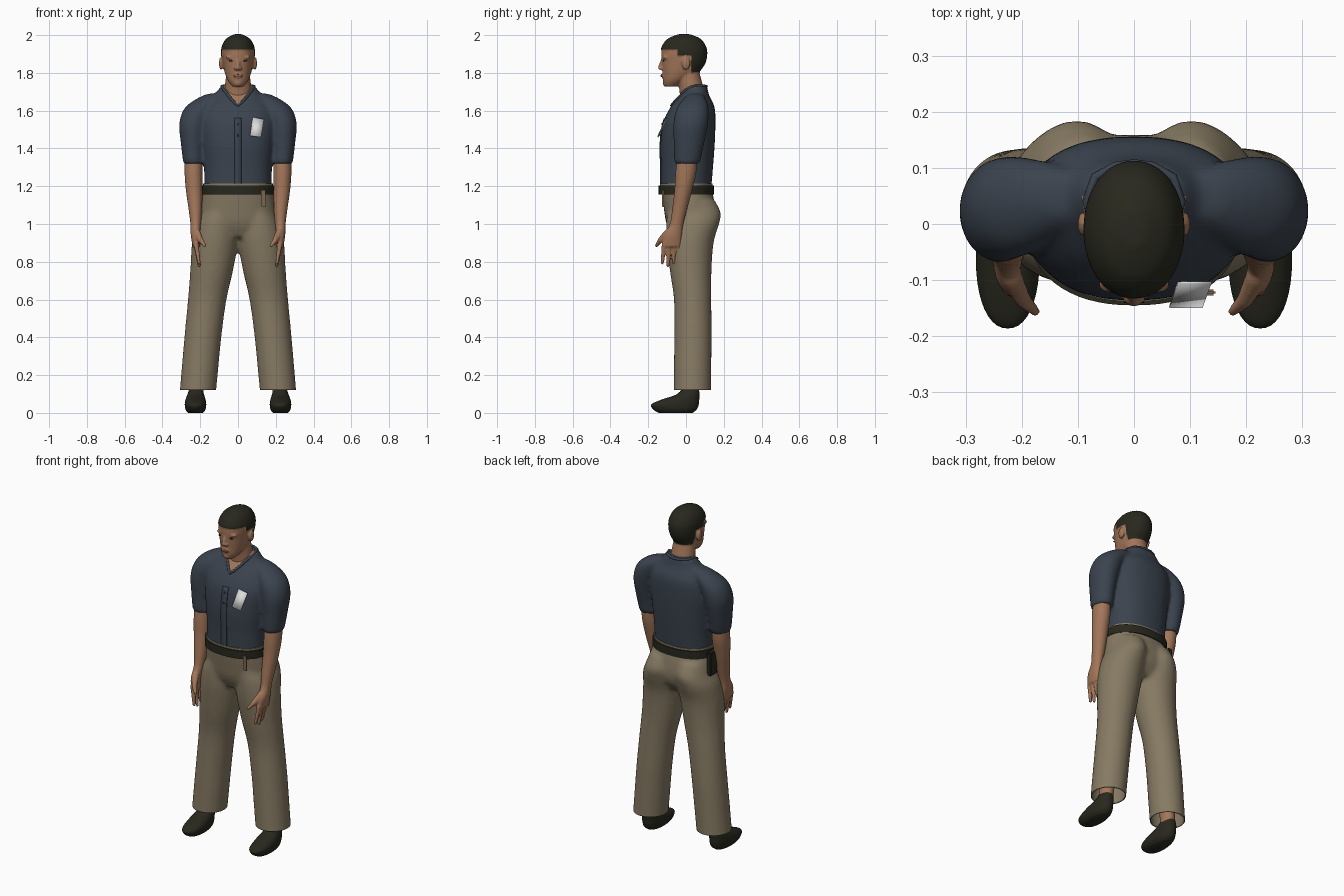
import bpy, bmesh, math
from mathutils import Vector, Matrix
from mathutils.bvhtree import BVHTree

cube = bpy.data.objects.get("Cube")
if cube:
    bpy.data.objects.remove(cube, do_unlink=True)


def material(name, rgb):
    mat = bpy.data.materials.new(name)
    mat.use_nodes = True
    mat.diffuse_color = (*rgb, 1)
    shader = next(n for n in mat.node_tree.nodes if n.type == "BSDF_PRINCIPLED")
    shader.inputs["Base Color"].default_value = (*rgb, 1)
    return mat


SKIN = material("warm brown skin", (.36, .18, .1))
LIPS = material("lip brown", (.24, .1, .065))
SHIRT = material("slate blue cloth", (.043, .056, .076))
KHAKI = material("khaki cloth", (.24, .195, .125))
DARK = material("dark leather and hair", (.021, .021, .013))
WHITE = material("badge white", (.72, .72, .72))
TAN = material("tag tan", (.2, .13, .08))


def ring_point(section, angle, power):
    z, x, y, rx, ry = section
    c, s = math.cos(angle), math.sin(angle)
    return (x + rx * math.copysign(abs(c) ** (2 / power), c),
            y + ry * math.copysign(abs(s) ** (2 / power), s), z)


def spline(a, b, c, d, t):
    return [q + t * (r - p + t * (2 * p - 5 * q + 4 * r - s + t * (3 * (q - r) + s - p))/1) / 2
            for p, q, r, s in zip(a, b, c, d)]


def tube(bm, sections, power=2, sides=40, steps=5):
    """Closed loft through sections of (z, centre x, centre y, radius x, radius y)."""
    ext = [sections[0], *sections, sections[-1]]
    rows = [spline(*ext[i:i + 4], k / steps)
            for i in range(len(sections) - 1) for k in range(steps)] + [sections[-1]]
    rings = [[bm.verts.new(ring_point(row, math.tau * k / sides, power))
              for k in range(sides)] for row in rows]
    faces = [bm.faces.new((lo[k - 1], lo[k], hi[k], hi[k - 1]))
             for lo, hi in zip(rings, rings[1:]) for k in range(sides)]
    faces += [bm.faces.new(rings[0]), bm.faces.new(rings[-1])]
    bmesh.ops.recalc_face_normals(bm, faces=faces)


def ball(bm, centre, size):
    mat = Matrix.Translation(centre) @ Matrix.Diagonal((*size, 1))
    bmesh.ops.create_uvsphere(bm, u_segments=20, v_segments=12, radius=1, matrix=mat)


def finger(bm, start, end, r1, r2):
    a, b = Vector(start), Vector(end)
    turn = (b - a).to_track_quat("Z", "Y").to_matrix().to_4x4()
    bmesh.ops.create_cone(bm, cap_ends=True, segments=16, radius1=r1, radius2=r2,
                          depth=(b - a).length, matrix=Matrix.Translation((a + b) / 2) @ turn)
    for centre, r in ((a, r1), (b, r2)):
        ball(bm, centre, (r, r, r))


def mirror(bm):
    copy = bmesh.ops.duplicate(bm, geom=bm.verts[:] + bm.edges[:] + bm.faces[:])["geom"]
    bmesh.ops.scale(bm, vec=(-1, 1, 1), verts=[g for g in copy if isinstance(g, bmesh.types.BMVert)])
    bmesh.ops.reverse_faces(bm, faces=[g for g in copy if isinstance(g, bmesh.types.BMFace)])


def finish(name, bm, *mats):
    mesh = bpy.data.meshes.new(name)
    bm.to_mesh(mesh)
    bm.free()
    obj = bpy.data.objects.new(name, mesh)
    bpy.context.collection.objects.link(obj)
    for mat in mats:
        mesh.materials.append(mat)
    mesh.shade_smooth()
    return obj


def sharpen(obj, degrees=40):
    obj.data.set_sharp_from_angle(angle=math.radians(degrees))
    return obj


def fused(bm, voxel, smooth):
    """Blend overlapping solids into one skin and return it as a new bmesh."""
    obj = finish("blend", bm)
    mod = obj.modifiers.new("Blend", "REMESH")
    mod.mode, mod.voxel_size = "VOXEL", voxel
    mod = obj.modifiers.new("Soften", "SMOOTH")
    mod.factor, mod.iterations = .5, smooth
    graph = bpy.context.evaluated_depsgraph_get()
    mesh = bpy.data.meshes.new_from_object(obj.evaluated_get(graph))
    out = bmesh.new()
    out.from_mesh(mesh)
    bpy.data.objects.remove(obj, do_unlink=True)
    bpy.data.meshes.remove(mesh)
    return out


def cut(bm, point, normal, clear=False):
    bmesh.ops.bisect_plane(bm, geom=bm.verts[:] + bm.edges[:] + bm.faces[:], plane_co=point,
                           plane_no=normal, clear_inner=clear)


def box(name, centre, size, mat, bevel):
    bm = bmesh.new()
    bmesh.ops.create_cube(bm, size=1, matrix=Matrix.Translation(centre) @ Matrix.Diagonal((*size, 1)))
    bmesh.ops.bevel(bm, geom=bm.edges[:], offset=bevel, segments=2, affect="EDGES")
    return sharpen(finish(name, bm, mat))


# Shirt: sleeves blended into the torso, with an open V at the neck
bm = bmesh.new()
tube(bm, [(1.32, .235, .005, .055, .068), (1.42, .24, .015, .062, .08), (1.53, .235, .025, .076, .092),
          (1.61, .205, .035, .08, .085), (1.66, .155, .045, .07, .062), (1.69, .12, .05, .04, .035)])
mirror(bm)
tube(bm, [(1.18, 0, 0, .178, .133), (1.3, 0, .005, .18, .138), (1.42, 0, .008, .19, .144),
          (1.54, 0, .018, .2, .138), (1.62, 0, .035, .18, .116), (1.68, 0, .045, .13, .078),
          (1.735, 0, .055, .085, .055)], power=2.3)
bm = fused(bm, .011, 6)
for side in (-1, 1):
    cut(bm, (0, 0, 1.63), (side, 0, 1))
for f in bm.faces:
    c = f.calc_center_median()
    f.material_index = int(c.z > 1.63 + abs(c.x) and c.y < .05)
surface = BVHTree.FromBMesh(bm)
finish("shirt", bm, SHIRT, SKIN)

# Collar edge that follows the neckline
half = [(0, -.08, 1.63), (.02, -.07, 1.65), (.045, -.04, 1.675), (.07, 0, 1.705),
        (.085, .04, 1.73), (.07, .085, 1.735), (.035, .108, 1.735)]
loop = half + [(0, .112, 1.735)] + [(-x, y, z) for x, y, z in half[:0:-1]]
curve = bpy.data.curves.new("collar", "CURVE")
curve.dimensions, curve.bevel_depth = "3D", .008
line = curve.splines.new("POLY")
line.points.add(len(loop) - 1)
line.use_cyclic_u = True
for p, co in zip(line.points, loop):
    p.co = (*surface.find_nearest(Vector(co))[0], 1)
curve.materials.append(SHIRT)
bpy.context.collection.objects.link(bpy.data.objects.new("collar", curve))


def front_of_shirt(x, z):
    return surface.ray_cast(Vector((x, -1, z)), Vector((0, 1, 0)))[0]


# Button placket laid over the shirt front
bm = bmesh.new()
rows = [[bm.verts.new(front_of_shirt(x, 1.2 + .02 * k) - Vector((0, .005, 0)))
         for x in (-.018, .018)] for k in range(19)]
for lo, hi in zip(rows, rows[1:]):
    bm.faces.new((lo[0], lo[1], hi[1], hi[0]))
placket = finish("placket", bm, SHIRT)
placket.modifiers.new("Thickness", "SOLIDIFY").thickness = .006
bm = bmesh.new()
for z in (1.47, 1.53):
    ball(bm, front_of_shirt(0, z) - Vector((0, .006, 0)), (.006, .003, .006))
finish("buttons", bm, DARK)

# Clipped chest badge leaning off the cloth
bm = bmesh.new()
bm.faces.new([bm.verts.new(p) for p in ((.063, -.15, 1.468), (.122, -.15, 1.46),
                                        (.138, -.106, 1.555), (.078, -.106, 1.565))])
badge = finish("chest_badge", bm, WHITE)
badge.modifiers.new("Thickness", "SOLIDIFY").thickness = .004

# Trousers: legs blended into the hips, open at the hems
bm = bmesh.new()
tube(bm, [(.07, .216, .033, .096, .099), (.25, .2, .035, .097, .099), (.42, .184, .037, .098, .099),
          (.6, .163, .035, .102, .099), (.75, .14, .025, .113, .11), (.9, .122, .022, .122, .124),
          (1, .112, .035, .115, .14), (1.06, .1, .042, .1, .142), (1.13, .09, .03, .09, .12)])
mirror(bm)
tube(bm, [(.93, 0, .02, .16, .09), (1, 0, .025, .2, .128), (1.08, 0, .02, .2, .137),
          (1.2, 0, 0, .18, .132)], power=2.2)
bm = fused(bm, .012, 6)
cut(bm, (0, 0, .122), (0, 0, 1), clear=True)
trousers = finish("trousers", bm, KHAKI)
trousers.modifiers.new("Thickness", "SOLIDIFY").thickness = .005

# Waistband and belt
for name, low, high, grow, mat in (("waistband", 1.17, 1.214, .004, KHAKI), ("belt", 1.155, 1.203, .011, DARK)):
    bm = bmesh.new()
    tube(bm, [(z, 0, .001, .18 + grow, .135 + grow) for z in (low, high)], power=2.25, sides=64, steps=1)
    sharpen(finish(name, bm, mat))
box("hip_pouch", (-.202, .04, 1.125), (.03, .065, .14), DARK, .006)
box("belt_tag", (.135, -.122, 1.135), (.02, .01, .09), TAN, .003)

# Forearms and hands
bm = bmesh.new()
tube(bm, [(1.4, .235, .01, .045, .05), (1.28, .235, 0, .048, .055), (1.18, .232, -.014, .044, .047),
          (1.08, .226, -.033, .036, .04), (1, .224, -.05, .028, .036), (.94, .226, -.07, .024, .048),
          (.88, .221, -.077, .019, .05)])
for i in range(4):
    finger(bm, (.222, -.115 + .025 * i, .895), (.206, -.126 + .031 * i, .78 + .014 * abs(i - 1)), .014, .009)
finger(bm, (.218, -.095, .955), (.198, -.135, .915), .02, .015)
finger(bm, (.198, -.135, .915), (.176, -.156, .885), .015, .009)
mirror(bm)
finish("arms_and_hands", fused(bm, .006, 3), SKIN)

# Ankles and shoes
bm = bmesh.new()
tube(bm, [(.07, .222, .022, .036, .043), (.3, .21, .03, .042, .05)])
mirror(bm)
finish("ankles", bm, SKIN)
bm = bmesh.new()
tube(bm, [(0, .225, -.055, .04, .09), (.018, .225, -.058, .053, .115), (.045, .225, -.058, .057, .126),
          (.07, .225, -.03, .053, .1), (.095, .224, .008, .045, .064), (.12, .223, .022, .037, .047)], power=2.2)
mirror(bm)
sharpen(finish("shoes", bm, DARK), 60)

# Head with neck, nose, ears and a raised cap of short hair
bm = bmesh.new()
ball(bm, (.09, .0, 1.85), (.011, .022, .034))
ball(bm, (.038, -.108, 1.882), (.028, .016, .008))
ball(bm, (.012, -.133, 1.823), (.01, .01, .008))
mirror(bm)
finger(bm, (0, -.122, 1.875), (0, -.138, 1.827), .009, .011)
ball(bm, (0, -.118, 1.785), (.026, .014, .014))
ball(bm, (0, -.108, 1.747), (.022, .016, .018))
tube(bm, [(1.58, 0, .035, .075, .06), (1.7, 0, .03, .072, .064), (1.78, 0, .015, .064, .062),
          (1.84, 0, 0, .06, .06)])
tube(bm, [(1.728, 0, -.08, .03, .034), (1.76, 0, -.06, .054, .062), (1.8, 0, -.032, .07, .092),
          (1.85, 0, -.015, .08, .113), (1.9, 0, -.011, .086, .12), (1.94, 0, -.011, .082, .113),
          (1.978, 0, -.01, .06, .084), (2.001, 0, -.01, .02, .03)], power=2.1)
bm = fused(bm, .006, 3)
hair = set()
for f in bm.faces:
    c = f.calc_center_median()
    if c.z > 1.922 or (c.y > -.045 and c.z > 1.893) or (c.y > .025 and c.z > 1.805 and abs(c.x) < .086):
        f.material_index = 1
        hair.update(f.verts)
bm.normal_update()
for v in hair:
    v.co += v.normal * .004
face = BVHTree.FromBMesh(bm)
finish("head", bm, SKIN, DARK)

# Eyes and lips set flush into the face
for name, x, z, size, mat in (("left_eye", .036, 1.864, (.013, .004, .005), DARK),
                              ("right_eye", -.036, 1.864, (.013, .004, .005), DARK),
                              ("lips", 0, 1.785, (.024, .004, .008), LIPS)):
    bm = bmesh.new()
    ball(bm, face.ray_cast(Vector((x, -1, z)), Vector((0, 1, 0)))[0], size)
    finish(name, bm, mat)
